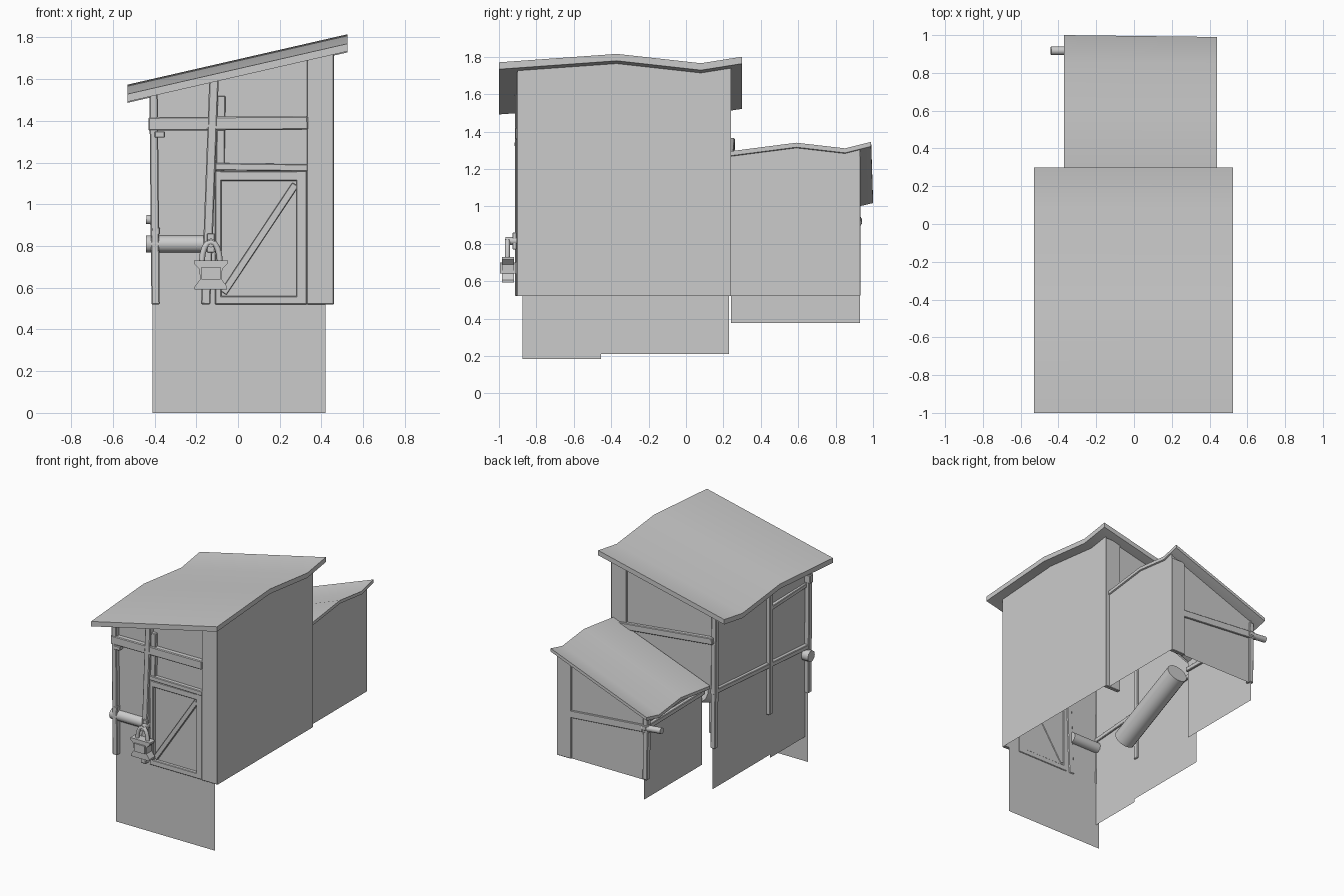
import bpy, bmesh, math
from mathutils import Vector

if "Cube" in bpy.data.objects:
    bpy.data.objects.remove(bpy.data.objects["Cube"])


def add(name, verts, faces, smooth=False):
    me = bpy.data.meshes.new(name)
    me.from_pydata([tuple(v) for v in verts], [], faces)
    bm = bmesh.new()
    bm.from_mesh(me)
    bmesh.ops.recalc_face_normals(bm, faces=bm.faces)
    bm.to_mesh(me)
    bm.free()
    ob = bpy.data.objects.new(name, me)
    bpy.context.collection.objects.link(ob)
    if smooth:
        bpy.ops.object.select_all(action='DESELECT')
        ob.select_set(True)
        bpy.context.view_layer.objects.active = ob
        bpy.ops.object.shade_smooth_by_angle(angle=math.radians(50))
    return ob


def wave(y, pts):
    for (y0, z0), (y1, z1) in zip(pts, pts[1:]):
        if y <= y1:
            return z0 + (z1 - z0) * (y - y0) / (y1 - y0)
    return pts[-1][1]


# Roof heights: sagging line along y, sloping down towards -x
MAIN = [(-1.0, 1.77), (-.37, 1.815), (.08, 1.765), (.3, 1.80)]
ANNEX = [(.24, 1.295), (.59, 1.34), (.85, 1.31), (.99, 1.345)]


def main_z(x, y):
    return wave(y, MAIN) - (.525 - x) * .229


def annex_z(x, y):
    return wave(y, ANNEX) - (.44 - x) * .375


def roof(name, x0, x1, line, zf, thick, skew=0):
    verts, faces = [], []
    n = len(line)
    for i, (y, _) in enumerate(line):
        for x, dz in ((x0, 0), (x1, 0), (x1, -thick), (x0, -thick)):
            yy = y + (skew if i == n - 1 and x == x0 else 0)
            verts.append((x, yy, zf(x, y) + dz))
    for i in range(n - 1):
        for k in range(4):
            a, b = 4 * i + k, 4 * i + (k + 1) % 4
            faces.append((a, b, b + 4, a + 4))
    faces += [(3, 2, 1, 0), tuple(4 * (n - 1) + k for k in range(4))]
    return add(name, verts, faces, True)


def wall(name, path, bottom, zf):
    # thin vertical sheet whose top edge follows the roof
    verts = []
    for x, y in path:
        verts += [(x, y, bottom), (x, y, zf(x, y) - .02)]
    return add(name, verts, [(2 * i, 2 * i + 2, 2 * i + 3, 2 * i + 1) for i in range(len(path) - 1)])


def beam(name, a, b, n, w, t):
    # timber from a to b: t thick along the wall normal n, w wide across it
    a, b, n = Vector(a), Vector(b), Vector(n)
    d = (b - a).normalized()
    s = n.cross(d).normalized()
    n = d.cross(s)
    verts = [p + s * (i * w / 2) + n * (j * t / 2) for p in (a, b)
             for i, j in ((-1, -1), (1, -1), (1, 1), (-1, 1))]
    ob = add(name, verts, [(0, 1, 2, 3), (7, 6, 5, 4)] + [(k, (k + 1) % 4, (k + 1) % 4 + 4, k + 4) for k in range(4)])
    m = ob.modifiers.new("soft", 'BEVEL')
    m.width = min(w, t) * .12
    return ob


def log(name, a, b, r, sides=10):
    a, b = Vector(a), Vector(b)
    q = (b - a).to_track_quat('Z', 'Y')
    ring = [q @ Vector((r * math.cos(2 * math.pi * k / sides), r * math.sin(2 * math.pi * k / sides), 0)) for k in range(sides)]
    faces = [(k, (k + 1) % sides, (k + 1) % sides + sides, k + sides) for k in range(sides)]
    faces += [tuple(range(sides)), tuple(range(sides, 2 * sides))]
    return add(name, [a + v for v in ring] + [b + v for v in ring], faces, True)


# Roofs
roof("main_roof", -.53, .525, MAIN, main_z, .037)
roof("annex_roof", -.37, .44, ANNEX, annex_z, .024, .01)

# Wall sheets
FY, BY, AY, LX, AX = -.875, .23, .92, -.385, -.30
wall("front_wall", [(-.41, FY), (.42, FY)], 0, main_z)
wall("front_wall_corner", [(.42, FY), (.455, FY)], .52, main_z)
wall("right_wall", [(.46, y) for y in (-.9, -.37, .08, .24)], .52, main_z)
wall("left_wall_front", [(LX, FY), (LX, -.455)], .185, main_z)
wall("left_wall_rear", [(LX, y) for y in (-.455, -.37, .08, BY)], .21, main_z)
back = wall("back_wall", [(LX, BY), (.455, BY)], .9, main_z)
for v in back.data.vertices:
    if v.co.z < 1:
        v.co.z = annex_z(v.co.x, .24) - .03
wall("annex_left_wall", [(AX, y) for y in (.24, .59, .85, .93)], .375, annex_z)
wall("annex_right_wall", [(.43, y) for y in (.23, .59, .85, .93)], .52, annex_z)
wall("annex_back_wall", [(AX, AY), (.43, AY)], .52, annex_z)


def post(name, x0, x1, y, z0, zf, n=(0, 1, 0), w=.04, t=.04):
    return beam(name, (x0, y, z0), (x1, y, zf(x1, y) - .03), n, w, t)


# Upright posts, broad boards on the right-hand corners
post("front_right_post", .395, .395, -.89, .52, main_z, w=.13, t=.03)
post("back_right_post", .395, .395, .226, .52, main_z, w=.13, t=.03)
post("annex_right_post", .37, .37, .917, .52, annex_z, w=.12, t=.03)
post("front_left_post", -.395, -.405, -.89, .52, main_z)
post("back_left_post", -.39, -.40, .22, .52, main_z)
post("annex_left_post", -.305, -.31, .91, .525, annex_z)
post("left_middle_post", -.395, -.395, -.43, .53, main_z, n=(1, 0, 0))
post("front_leaning_post", -.155, -.115, -.892, .52, main_z, w=.045, t=.045)
beam("front_short_post", (-.085, -.885, 1.16), (-.08, -.885, 1.52), (0, 1, 0), .04, .03)

# Horizontal timbers
F = (0, 1, 0)
S = (1, 0, 0)
beam("front_upper_beam", (-.43, -.89, 1.385), (.335, -.89, 1.39), F, .065, .045)
log("front_middle_log", (-.44, -.87, .81), (-.15, -.87, .81), .042)
beam("door_lintel", (-.11, -.89, 1.18), (.335, -.89, 1.175), F, .035, .035)
beam("left_middle_beam", (-.395, -.91, .87), (-.39, .24, .95), S, .035, .04)
beam("left_upper_beam", (-.375, -.915, 1.335), (-.39, -.42, 1.33), S, .03, .05)
beam("back_upper_beam", (.40, .235, 1.25), (-.40, .242, 1.34), F, .05, .04)
beam("annex_left_beam", (-.305, .23, .93), (-.305, .94, .92), S, .035, .04)
beam("annex_back_beam", (.40, .917, .85), (-.34, .917, .915), F, .055, .03)
log("annex_log_end", (-.28, .917, .912), (-.44, .917, .928), .023)
log("inner_log", (-.29, -.45, .66), (-.24, .19, .9), .08, 14)

# Door with frame and diagonal brace
for nm, a, b, w in (("left", (-.095, .52), (-.095, 1.16), .03), ("right", (.305, .52), (.305, 1.16), .05),
                    ("top", (-.11, 1.135), (.33, 1.135), .045), ("bottom", (-.11, .54), (.33, .54), .04)):
    beam("door_frame_" + nm, (a[0], -.885, a[1]), (b[0], -.885, b[1]), F, w, .03)
beam("door_brace", (-.07, -.883, .575), (.275, -.883, 1.095), F, .035, .025)


def slab(name, pts, y0, y1):
    n = len(pts)
    verts = [(x, y, z) for y in (y0, y1) for x, z in pts]
    faces = [tuple(range(n)), tuple(range(n, 2 * n))]
    faces += [(k, (k + 1) % n, (k + 1) % n + n, k + n) for k in range(n)]
    return add(name, verts, faces)


# Hanging lantern: flared body, rim, shackle and hook
half = [(.078, .592), (.078, .605), (.052, .64), (.055, .69), (.08, .715), (.082, .73)]
slab("lantern_body", [(-.13 + x, z) for x, z in half] + [(-.13 - x, z) for x, z in reversed(half)], -.985, -.92)
slab("lantern_panel", [(-.175, .64), (-.085, .64), (-.085, .70), (-.175, .70)], -.995, -.91)
cu = bpy.data.curves.new("lantern_shackle", 'CURVE')
cu.dimensions = '3D'
cu.bevel_depth = .014
cu.bevel_resolution = 2
sp = cu.splines.new('POLY')
sp.points.add(8)
for k, p in enumerate(sp.points):
    t = math.pi * k / 8
    p.co = (-.13 + .043 * math.cos(t), -.955, .725 + .095 * math.sin(t), 1)
bpy.context.collection.objects.link(bpy.data.objects.new("lantern_shackle", cu))
log("lantern_hook_arm", (-.13, -.965, .815), (-.13, -.89, .815), .022, 8)
beam("lantern_hook_plate", (-.13, -.917, .77), (-.13, -.917, .86), F, .035, .02)
